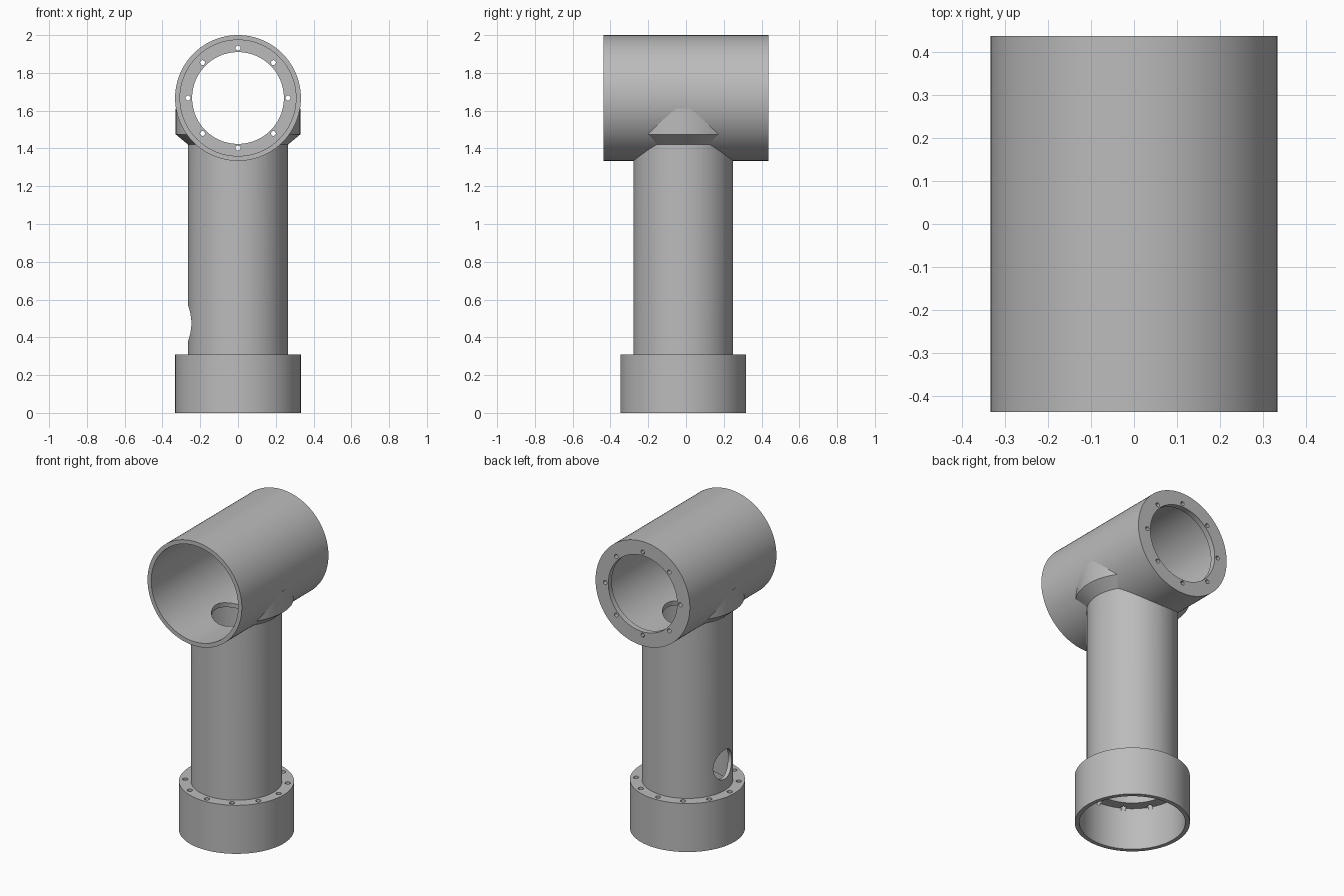
import bpy, bmesh, math
from mathutils import Matrix, Vector

SEG = 96
HEAD_Z = 1.667          # axis height of the horizontal head
POST_Y = -0.015         # the post stands slightly forward of the head centre
POST = Matrix.Translation((0, POST_Y, 0))
# turns a lathe's z axis into the model's y axis
HEAD = Matrix.Translation((0, 0, HEAD_Z)) @ Matrix.Rotation(-math.pi / 2, 4, 'X')

cube = bpy.data.objects.get("Cube")
if cube:
    bpy.data.objects.remove(cube)

metal = bpy.data.materials.new("grey_metal")
GREY = (0.5, 0.5, 0.5, 1)
metal.diffuse_color = GREY
metal.use_nodes = True
metal.node_tree.nodes["Principled BSDF"].inputs["Base Color"].default_value = GREY


def finish(name, bm):
    bmesh.ops.recalc_face_normals(bm, faces=bm.faces)
    mesh = bpy.data.meshes.new(name)
    bm.to_mesh(mesh)
    bm.free()
    mesh.materials.append(metal)
    ob = bpy.data.objects.new(name, mesh)
    bpy.context.collection.objects.link(ob)
    return ob


def lathe(name, profile, matrix):
    """Spin a closed (radius, height) outline into a ring-shaped solid."""
    bm = bmesh.new()
    rings = []
    for i in range(SEG):
        a = 2 * math.pi * i / SEG
        rings.append([bm.verts.new(matrix @ Vector((r * math.cos(a), r * math.sin(a), h)))
                      for r, h in profile])
    n = len(profile)
    for i in range(SEG):
        one, two = rings[i], rings[(i + 1) % SEG]
        for j in range(n):
            k = (j + 1) % n
            bm.faces.new((one[j], two[j], two[k], one[k]))
    return finish(name, bm)


def rods(name, radius, low, high, matrix, count=1, circle=0.0, seg=SEG):
    """One cylinder, or a circle of them, used as a cutter."""
    bm = bmesh.new()
    for i in range(count):
        a = 2 * math.pi * i / count
        place = Matrix.Translation((circle * math.cos(a), circle * math.sin(a), (low + high) / 2))
        bmesh.ops.create_cone(bm, cap_ends=True, segments=seg, radius1=radius,
                              radius2=radius, depth=high - low, matrix=matrix @ place)
    ob = finish(name, bm)
    ob.hide_render = True
    return ob


def select(ob):
    bpy.ops.object.select_all(action='DESELECT')
    ob.select_set(True)
    bpy.context.view_layer.objects.active = ob


def cut(ob, *cutters):
    """Subtract the cutters, then shade the part with sharp edges kept."""
    select(ob)
    for c in cutters:
        mod = ob.modifiers.new("cut", 'BOOLEAN')
        mod.operation, mod.solver, mod.object = 'DIFFERENCE', 'EXACT', c
        bpy.ops.object.modifier_apply(modifier=mod.name)
    for c in cutters:
        bpy.data.objects.remove(c)
    bpy.ops.object.shade_smooth_by_angle(angle=math.radians(30))


# Head: tube open at the front, bolted ring plate at the back
head = lathe("head_tube", [(0.333, -0.437), (0.333, 0.437), (0.243, 0.437),
                           (0.243, 0.402), (0.307, 0.402), (0.307, -0.437)], HEAD)
cut(head,
    rods("head_bolt_cutter", 0.013, 0.35, 0.5, HEAD, 8, 0.265, 20),
    rods("cable_cutter", 0.145, 1.2, 1.6, POST))

# Post: hollow column with a round access hole on one side
post = lathe("column", [(0.264, 0.30), (0.264, 1.52), (0.24, 1.52), (0.24, 0.30)], POST)
side = Matrix.Translation((0, POST_Y, 0.475)) @ Matrix.Rotation(-math.pi / 2, 4, 'Y')
cut(post,
    rods("saddle_cutter", 0.322, -0.6, 0.6, HEAD),
    rods("access_cutter", 0.093, 0.1, 0.5, side))

# Collar: flared ring that shows as a shoulder on each side of the head
collar = lathe("collar", [(0.262, 1.418), (0.33, 1.475), (0.33, 1.612),
                          (0.25, 1.612), (0.25, 1.418)], POST)
cut(collar, rods("collar_cutter", 0.322, -0.6, 0.6, HEAD))

# Base: open cup with a bolted top flange
base = lathe("base_cup", [(0.333, 0), (0.333, 0.31), (0.24, 0.31),
                          (0.24, 0.27), (0.307, 0.27), (0.307, 0)], POST)
cut(base, rods("base_bolt_cutter", 0.016, 0.255, 0.4, POST, 12, 0.298, 20))
